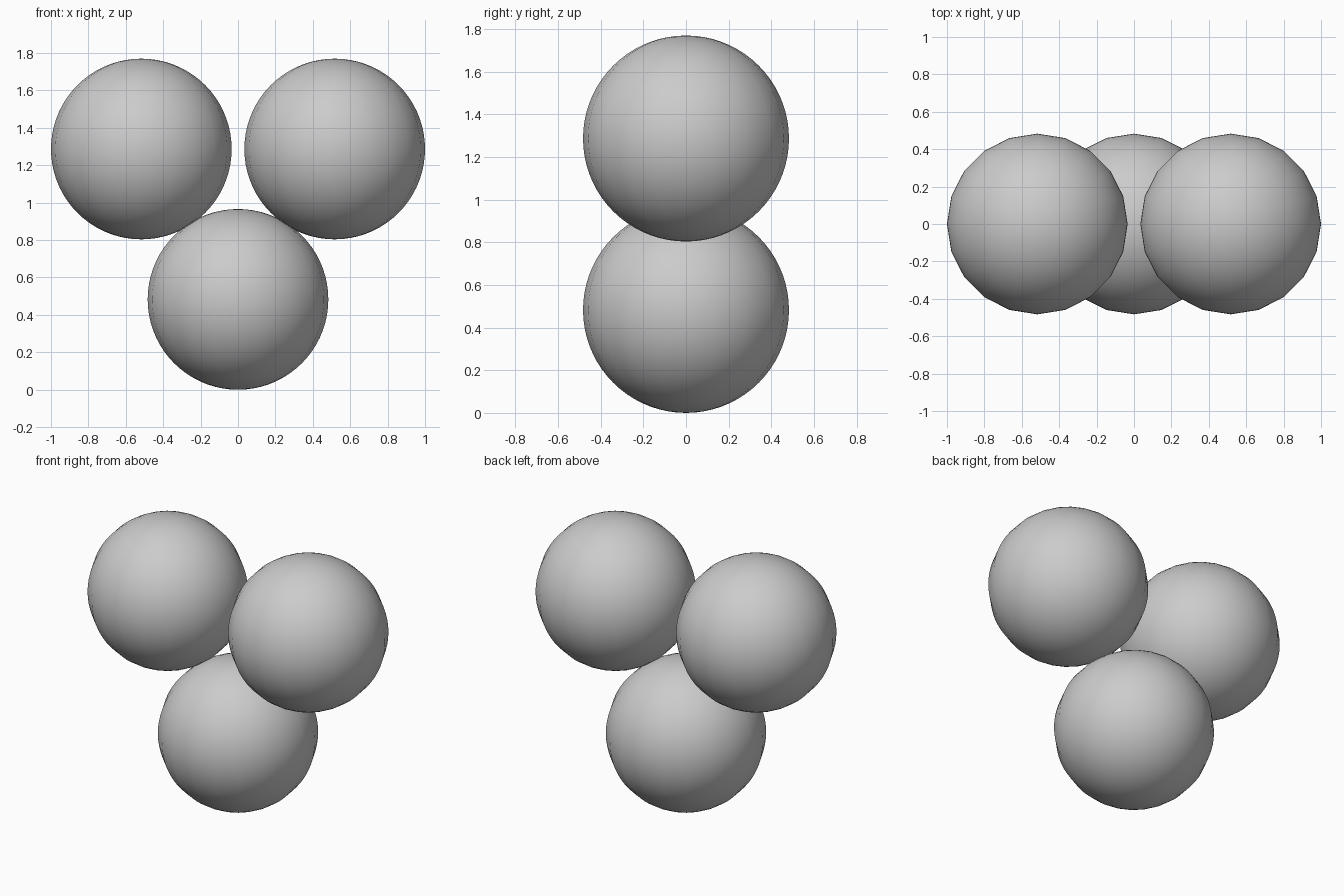
import bpy

if "Cube" in bpy.data.objects:
    bpy.data.objects.remove(bpy.data.objects["Cube"])

RADIUS = 0.483


def ball(name, x, z):
    bpy.ops.mesh.primitive_uv_sphere_add(segments=20, ring_count=36, radius=RADIUS, location=(x, 0, z))
    obj = bpy.context.object
    obj.name = name
    bpy.ops.object.shade_smooth()


# Lower ball resting on the ground
ball("lower_ball", 0, RADIUS)

# Mirrored pair of upper balls
for side, label in ((-1, "left"), (1, "right")):
    ball("upper_ball_" + label, side * 0.517, 1.287)
